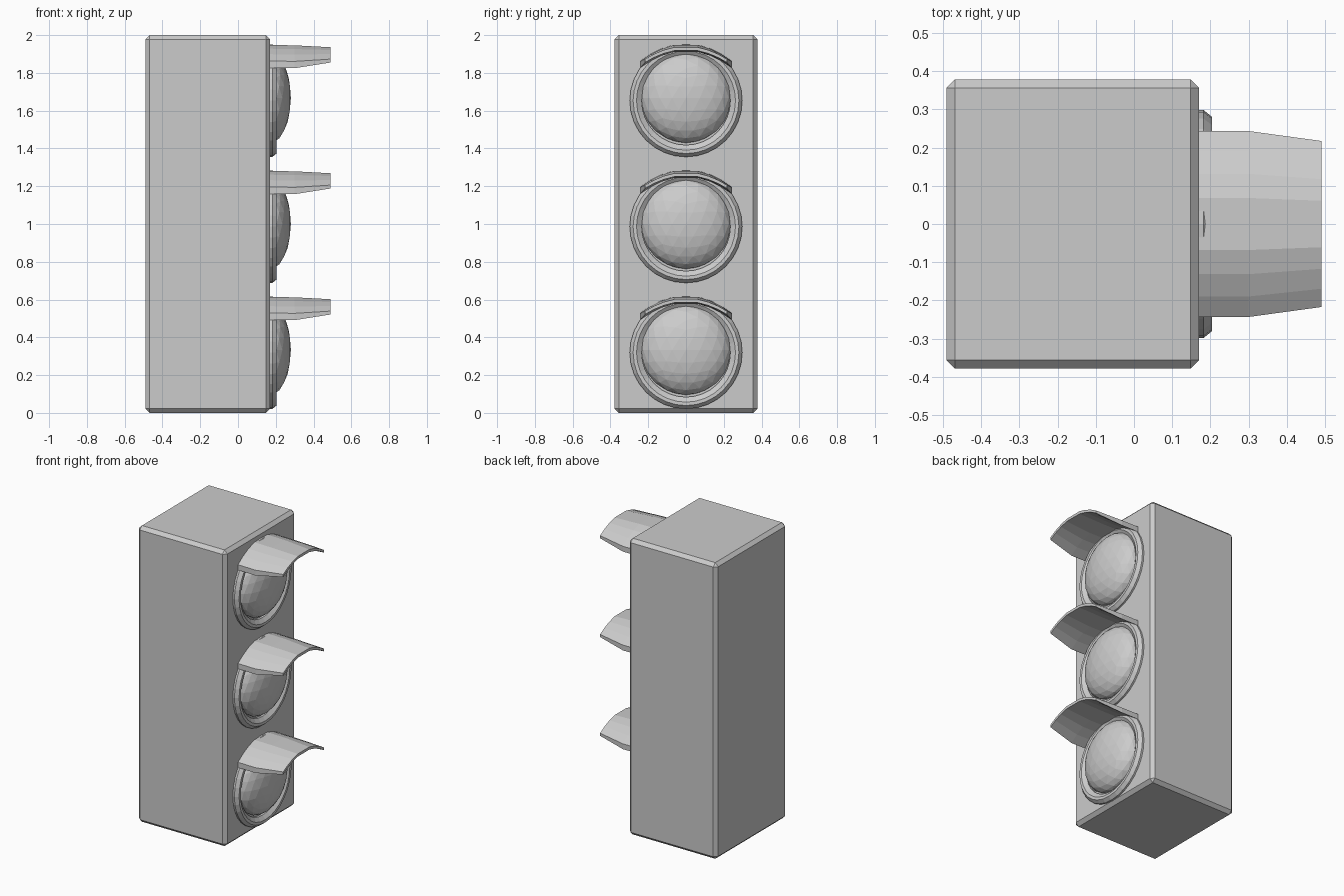
import bpy, bmesh, math
from mathutils import Matrix

if "Cube" in bpy.data.objects:
    bpy.data.objects.remove(bpy.data.objects["Cube"])


def make_object(name, bm):
    bmesh.ops.recalc_face_normals(bm, faces=bm.faces[:])
    mesh = bpy.data.meshes.new(name)
    bm.to_mesh(mesh)
    bm.free()
    obj = bpy.data.objects.new(name, mesh)
    bpy.context.collection.objects.link(obj)
    return obj


def loft(name, rows, close_rows=False):
    """Skin closed cross-sections; either loop the rows or cap both ends."""
    bm = bmesh.new()
    grid = [[bm.verts.new(p) for p in row] for row in rows]
    pairs = list(zip(grid, grid[1:]))
    if close_rows:
        pairs.append((grid[-1], grid[0]))
    for a, b in pairs:
        for i in range(len(a)):
            j = (i + 1) % len(a)
            bm.faces.new((a[i], a[j], b[j], b[i]))
    if not close_rows:
        for end in (grid[0], grid[-1]):
            n = len(end)
            for i in range(n // 2 - 1):
                bm.faces.new((end[i], end[i + 1], end[n - 2 - i], end[n - 1 - i]))
    return make_object(name, bm)


# Housing with chamfered edges
bm = bmesh.new()
bmesh.ops.create_cube(bm, size=1, matrix=Matrix.Translation((-0.16, 0, 1))
                      @ Matrix.Diagonal((0.66, 0.756, 2, 1)))
housing = make_object("housing", bm)
bevel = housing.modifiers.new("chamfer", 'BEVEL')
bevel.width = 0.022
bevel.segments = 1


def make_ring(name, zc):
    profile = [(0.16, 0.298), (0.182, 0.298), (0.204, 0.28),
               (0.204, 0.262), (0.185, 0.235), (0.16, 0.235)]
    rows = []
    for k in range(32):
        a = 2 * math.pi * k / 32
        rows.append([(x, r * math.cos(a), zc + r * math.sin(a)) for x, r in profile])
    return loft(name, rows, close_rows=True)


def make_lens(name, zc):
    bm = bmesh.new()
    bmesh.ops.create_icosphere(bm, subdivisions=3, radius=1,
                               matrix=Matrix.Translation((0.17, 0, zc))
                               @ Matrix.Diagonal((0.11, 0.238, 0.238, 1)))
    return make_object(name, bm)


def make_visor(name, zc):
    # x, half width, crown height, drop at the sides, thickness
    sections = [(0.16, 0.243, 0.288, 0.092, 0.036),
                (0.30, 0.243, 0.286, 0.092, 0.036),
                (0.49, 0.217, 0.274, 0.068, 0.018)]
    steps = [-1, -0.78, -0.54, -0.28, 0.28, 0.54, 0.78, 1]
    rows = []
    for x, w, top, drop, thick in sections:
        upper = [(x, w * t, zc + top - drop * t * t) for t in steps]
        lower = [(px, py, pz - thick) for px, py, pz in reversed(upper)]
        rows.append(upper + lower)
    return loft(name, rows)


# Three lamps, each with a ring, a domed lens and a visor
for i, label in enumerate(("bottom", "middle", "top")):
    z = 0.333 + 0.667 * i
    make_ring(label + "_ring", z - 0.014)
    make_lens(label + "_lens", z)
    make_visor(label + "_visor", z)
